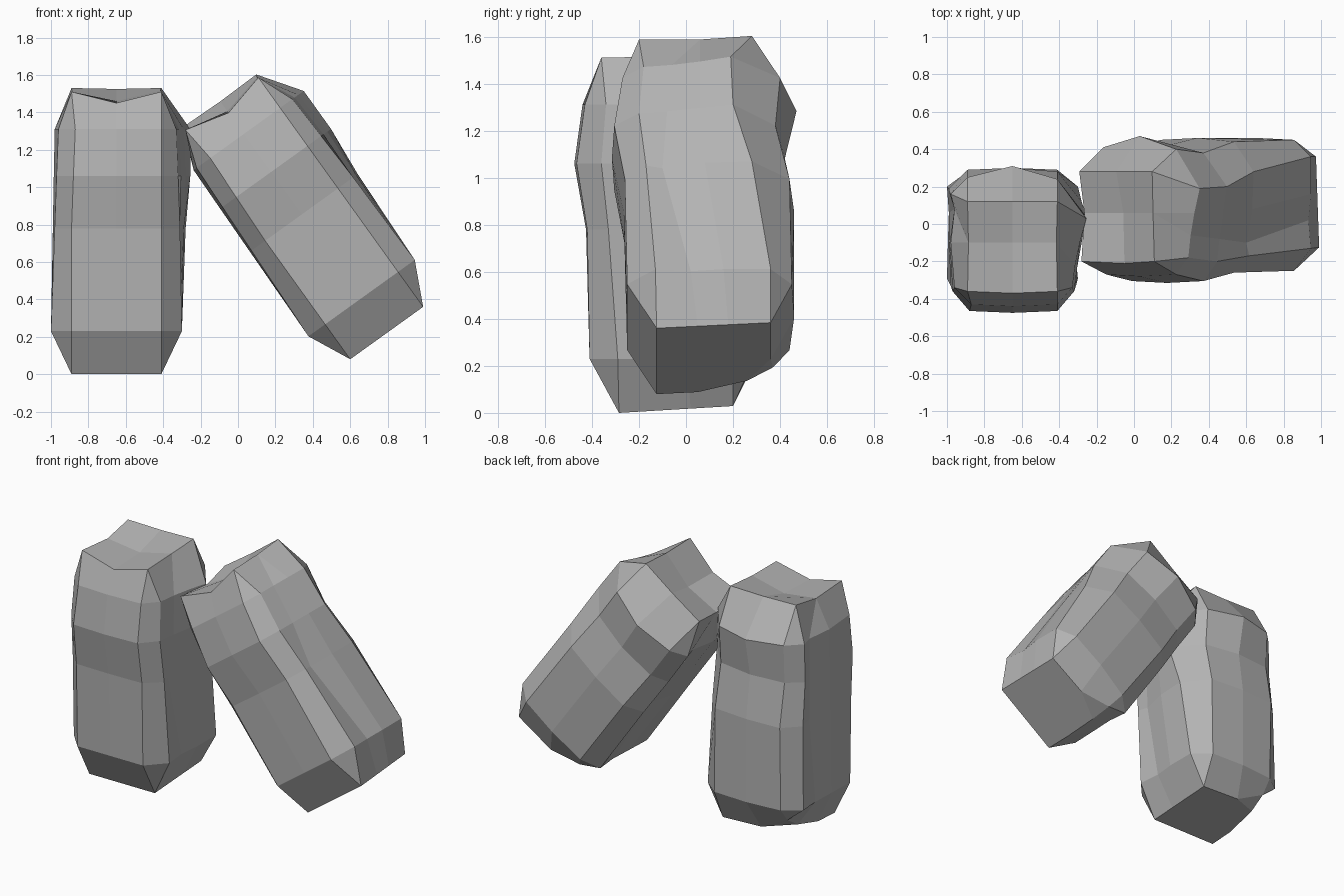
import bpy, bmesh, math

cube = bpy.data.objects.get("Cube")
if cube:
    bpy.data.objects.remove(cube, do_unlink=True)

grey = bpy.data.materials.new("stone grey")
grey.use_nodes = True
colour = (0.45, 0.45, 0.45, 1)
grey.diffuse_color = colour
grey.node_tree.nodes["Principled BSDF"].inputs["Base Color"].default_value = colour

# Body rings: height, front y, back y, then (x, y) of front corner, bevel,
# groove, middle, rear bevel and back corner for the right and left sides
RINGS = [
    (0.23, -0.41, 0.3,
     ((0.24, -0.41), (0.35, -0.29), (0.335, -0.14), (0.35, 0), (0.35, 0.2), (0.24, 0.29)),
     ((0.24, -0.41), (0.35, -0.29), (0.345, -0.1), (0.34, 0.06), (0.35, 0.2), (0.24, 0.28))),
    (0.78, -0.425, 0.3,
     ((0.24, -0.42), (0.34, -0.33), (0.32, -0.26), (0.36, -0.08), (0.37, 0.12), (0.24, 0.28)),
     ((0.24, -0.42), (0.33, -0.33), (0.34, -0.1), (0.31, 0.08), (0.34, 0.19), (0.24, 0.29))),
    (1.06, -0.475, 0.26,
     ((0.24, -0.465), (0.33, -0.36), (0.345, -0.24), (0.37, -0.1), (0.395, 0.04), (0.24, 0.22)),
     ((0.23, -0.465), (0.32, -0.36), (0.335, -0.1), (0.31, 0.08), (0.335, 0.16), (0.24, 0.24))),
    (1.31, -0.44, 0.31,
     ((0.24, -0.43), (0.32, -0.34), (0.335, -0.22), (0.36, -0.1), (0.395, 0.03), (0.24, 0.24)),
     ((0.22, -0.43), (0.31, -0.34), (0.33, -0.1), (0.31, 0.08), (0.33, 0.16), (0.24, 0.25))),
]


def ring(z, front, back, right, left):
    """Fourteen points: front face, right side, back face, left side."""
    return ([(0, front, z)] + [(x, y, z) for x, y in right]
            + [(0, back, z)] + [(-x, y, z) for x, y in reversed(left)])


def rock_mesh():
    bm = bmesh.new()
    # Slightly tilted base with its left back corner broken off
    edge = [(0.24, y, 0.06 * (y + 0.285)) for y in (-0.285, -0.285, -0.11, 0.02, 0.2, 0.2)]
    chip = [(-0.24, 0.21, 0.14)] * 2 + [(-0.24, 0.1, 0.07)]
    loops = [[(0, -0.285, 0)] + edge + [(-0.04, 0.2, 0.04)] + chip
             + [(-x, y, z) for x, y, z in reversed(edge[:3])]]
    loops += [ring(*r) for r in RINGS]

    # Top rim with a sagging front edge and a valley across it
    def rim(valley):
        return ([(0.24, -0.36, 1.51)] * 2 + [(0.235, -0.1, valley)] * 2
                + [(0.24, 0.12, 1.53)] * 2)

    loops.append([(0, -0.37, 1.45)] + rim(1.515) + [(0, 0.12, 1.525)]
                 + [(-x, y, z) for x, y, z in reversed(rim(1.49))])
    rows = [[bm.verts.new(p) for p in loop] for loop in loops]
    n = len(loops[0])
    for low, high in zip(rows, rows[1:]):
        for i in range(n):
            j = (i + 1) % n
            bm.faces.new((low[i], low[j], high[j], high[i]))
    # Underside and the broken corner
    b = rows[0]
    bm.faces.new((b[7], b[8], b[10]))
    bm.faces.new(list(reversed(b[:8] + b[10:])))
    # Top cap as four quads meeting in the valley
    t = rows[-1]
    middle = bm.verts.new((0, -0.1, 1.46))
    bm.faces.new((t[0], t[2], t[3], middle))
    bm.faces.new((middle, t[4], t[5], t[7]))
    bm.faces.new((t[-2], t[0], middle, t[-3]))
    bm.faces.new((t[-4], middle, t[7], t[-6]))
    bmesh.ops.remove_doubles(bm, verts=bm.verts[:], dist=0.001)
    bmesh.ops.recalc_face_normals(bm, faces=bm.faces[:])
    mesh = bpy.data.meshes.new("rock")
    bm.to_mesh(mesh)
    bm.free()
    mesh.materials.append(grey)
    return mesh


# One upright block and a leaning copy
mesh = rock_mesh()
for name, place, lean in (("upright_rock", (-0.65, 0, 0), 0),
                          ("leaning_rock", (0.795, 0.16, 0.22), -35.7)):
    rock = bpy.data.objects.new(name, mesh)
    rock.location = place
    rock.rotation_euler.y = math.radians(lean)
    bpy.context.collection.objects.link(rock)
